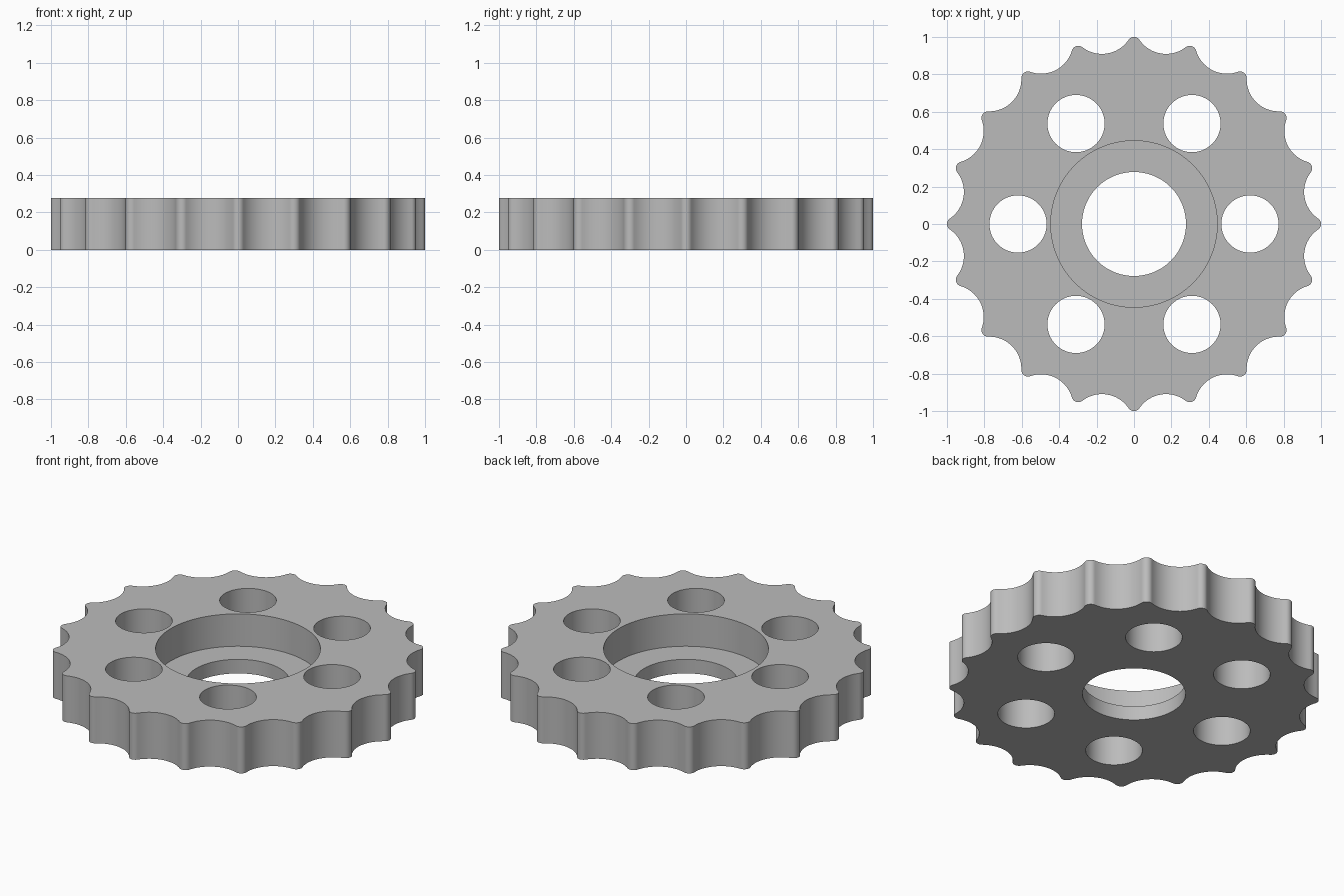
import bpy, bmesh, math
from mathutils import Vector, Matrix

if "Cube" in bpy.data.objects:
    bpy.data.objects.remove(bpy.data.objects["Cube"])

HEIGHT = 0.277      # disc thickness
FLOOR = 0.084       # height of the recess floor
TEETH = 20
TIP_R, ROOT_R = 0.035, 0.923   # tooth tip rounding, valley depth radius


def prism(name, points, z0, z1):
    """Extrude a closed outline from z0 to z1."""
    bm = bmesh.new()
    base = bm.faces.new([bm.verts.new((x, y, z0)) for x, y in points])
    top = bmesh.ops.extrude_face_region(bm, geom=[base])["geom"]
    bmesh.ops.translate(bm, vec=(0, 0, z1 - z0),
                        verts=[v for v in top if isinstance(v, bmesh.types.BMVert)])
    bmesh.ops.recalc_face_normals(bm, faces=bm.faces)
    mesh = bpy.data.meshes.new(name)
    bm.to_mesh(mesh)
    bm.free()
    obj = bpy.data.objects.new(name, mesh)
    bpy.context.collection.objects.link(obj)
    return obj


def arc(center, radius, a0, a1, n):
    return [center + radius * Vector((math.cos(a0 + (a1 - a0) * i / n),
                                      math.sin(a0 + (a1 - a0) * i / n)))
            for i in range(n + 1)]


def circle(cx, cy, r, n=64):
    return arc(Vector((cx, cy)), r, 0, math.tau, n)[:-1]


# Half tooth: convex tip arc running tangent into a concave valley arc
half = math.pi / TEETH
tip_c = 1 - TIP_R
k = ROOT_R - TIP_R
val_c = (tip_c ** 2 - k ** 2) / (2 * (tip_c * math.cos(half) - k))
tip = Vector((tip_c, 0))
valley = val_c * Vector((math.cos(half), math.sin(half)))
d = valley - tip
lean = math.atan2(d.y, d.x)
half_tooth = (arc(tip, TIP_R, 0, lean, 6)
              + arc(valley, val_c - ROOT_R, lean + math.pi, half + math.pi, 10)[1:])
# Mirror to a full tooth, dropping points shared with its neighbours
tooth = [Vector((p.x, -p.y)) for p in half_tooth[:0:-1]] + half_tooth[:-1]
outline = [Matrix.Rotation(2 * half * i, 2) @ p for i in range(TEETH) for p in tooth]
wheel = prism("toothed_wheel", outline, 0, HEIGHT)

# Cutters: bore, bearing recess and six round holes
cutters = [prism("bore_cutter", circle(0, 0, 0.278, 96), -0.1, HEIGHT + 0.1),
           prism("recess_cutter", circle(0, 0, 0.445, 128), FLOOR, HEIGHT + 0.1)]
for i in range(6):
    a = i * math.pi / 3
    cutters.append(prism("hole_cutter", circle(0.62 * math.cos(a), 0.62 * math.sin(a), 0.153),
                         -0.1, HEIGHT + 0.1))

bpy.context.view_layer.objects.active = wheel
wheel.select_set(True)
for c in cutters:
    mod = wheel.modifiers.new("cut", 'BOOLEAN')
    mod.operation, mod.solver, mod.object = 'DIFFERENCE', 'EXACT', c
    bpy.ops.object.modifier_apply(modifier=mod.name)
    bpy.data.objects.remove(c)

# Plain grey metal
grey = bpy.data.materials.new("grey_metal")
grey.diffuse_color = (0.5, 0.5, 0.5, 1)
grey.use_nodes = True
grey.node_tree.nodes["Principled BSDF"].inputs["Base Color"].default_value = grey.diffuse_color
wheel.data.materials.clear()
wheel.data.materials.append(grey)
bpy.ops.object.shade_smooth_by_angle(angle=math.radians(30))
